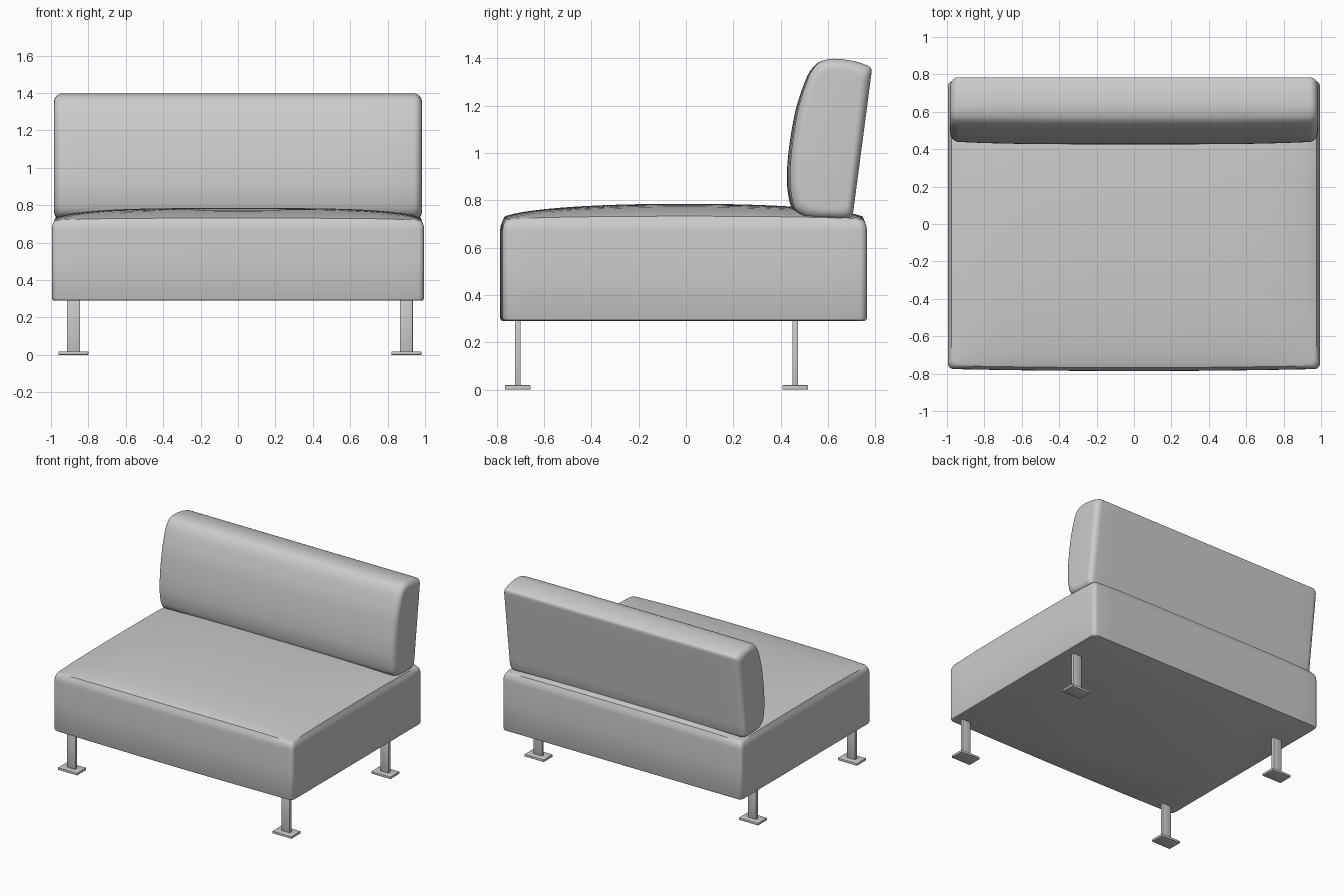
import bpy
import bmesh
from math import sin, cos, pi, radians
from mathutils import Vector

if "Cube" in bpy.data.objects:
    bpy.data.objects.remove(bpy.data.objects["Cube"], do_unlink=True)


def material(name, colour):
    mat = bpy.data.materials.new(name)
    mat.use_nodes = True
    mat.diffuse_color = colour
    mat.node_tree.nodes["Principled BSDF"].inputs["Base Color"].default_value = colour
    return mat


grey = material("light grey", (0.6, 0.6, 0.6, 1))


def finish(bm, name, angle):
    bmesh.ops.recalc_face_normals(bm, faces=bm.faces)
    mesh = bpy.data.meshes.new(name)
    bm.to_mesh(mesh)
    bm.free()
    mesh.materials.append(grey)
    obj = bpy.data.objects.new(name, mesh)
    bpy.context.collection.objects.link(obj)
    bpy.ops.object.select_all(action="DESELECT")
    obj.select_set(True)
    bpy.context.view_layer.objects.active = obj
    bpy.ops.object.shade_smooth_by_angle(angle=radians(angle))
    return obj


def loft(name, rings, angle=45):
    """Skin a list of closed rings and cap both ends."""
    bm = bmesh.new()
    loops = [[bm.verts.new(p) for p in ring] for ring in rings]
    n = len(loops[0])
    for a, b in zip(loops, loops[1:]):
        for i in range(n):
            j = (i + 1) % n
            bm.faces.new((a[i], a[j], b[j], b[i]))
    bm.faces.new(loops[0])
    bm.faces.new(loops[-1])
    return finish(bm, name, angle)


# Seat: rounded rectangle rings up the sides, then shrinking over a domed top
HX, HY, CY = 0.995, 0.77, -0.005


def rounded_rect(inset, r=0.03, steps=6, side=14):
    hx, hy = HX - inset, HY - inset
    corners = []
    for k, (sx, sy) in enumerate([(1, 1), (-1, 1), (-1, -1), (1, -1)]):
        arc = [(k + i / steps) * pi / 2 for i in range(steps + 1)]
        corners.append([Vector((sx * (hx - r) + r * cos(a), sy * (hy - r) + r * sin(a)))
                        for a in arc])
    points = []
    for k, corner in enumerate(corners):
        start = corners[(k + 1) % 4][0]
        points += corner
        points += [corner[-1].lerp(start, i / side) for i in range(1, side)]
    return points


def seat_point(p, z):
    bow = 0.011 * (1 - (p.x / HX) ** 2) if p.y < 0 else 0
    return (p.x, p.y * (1 + bow / HY) + CY, z)


def dome(p):
    u, v = min(1, abs(p.x / HX)), min(1, abs(p.y / HY))
    return 0.715 + 0.07 * ((1 - u ** 3.5) * (1 - v ** 2.2)) ** 0.5


rings = [[seat_point(p, z) for p in rounded_rect(inset)]
         for inset, z in [(0.012, 0.29), (0.004, 0.293), (0, 0.302), (0, 0.5), (0, 0.67),
                          (0.002, 0.69), (0.008, 0.706)]]
rim = rounded_rect(0.018)
for s in [1, 0.985, 0.965, 0.94, 0.9, 0.85, 0.78, 0.7, 0.6, 0.5, 0.4, 0.3, 0.2, 0.1, 0.02]:
    rings.append([seat_point(p * s, dome(p * s)) for p in rim])
loft("seat_cushion", rings)

# Backrest: side profile (y, z) smoothed and swept across, with rounded ends
profile = [Vector(p) for p in [
    (0.50, 0.73), (0.60, 0.72), (0.68, 0.722), (0.706, 0.745), (0.745, 1.04), (0.783, 1.33),
    (0.778, 1.363), (0.71, 1.388), (0.625, 1.398), (0.56, 1.383), (0.515, 1.33),
    (0.465, 1.19), (0.435, 1.02), (0.426, 0.88), (0.445, 0.77)]]


def smooth_closed(pts, steps=4):
    out, n = [], len(pts)
    for i in range(n):
        a, b, c, d = (pts[(i + k) % n] for k in (-1, 0, 1, 2))
        m, q = (c - a) * 0.4, (d - b) * 0.4
        if (c - b).length > 0.2:
            m, q = c - b, c - b
        m = m.normalized() * min(m.length, (c - b).length)
        q = q.normalized() * min(q.length, (c - b).length)
        for s in range(steps):
            t = s / steps
            out.append(b * (2 * t**3 - 3 * t**2 + 1) + m * (t**3 - 2 * t**2 + t)
                       + c * (3 * t**2 - 2 * t**3) + q * (t**3 - t**2))
    return out


outline = smooth_closed(profile)
MID_Y, MID_Z, END, R = 0.61, 1.06, 0.983, 0.045


def back_ring(x, inset):
    ky, kz = 1 - inset / 0.17, 1 - inset / 0.34
    ring = []
    for p in outline:
        y = MID_Y + (p.x - MID_Y) * ky
        if p.x < MID_Y:
            y += 0.015 * (x / END) ** 4 * (MID_Y - p.x) / 0.18
        ring.append((x, y, MID_Z + (p.y - MID_Z) * kz))
    return ring


half = [(END - R + R * sin(a), R * (1 - cos(a))) for a in [i * pi / 16 for i in range(9)]]
stations = ([(-x, i) for x, i in reversed(half)]
            + [(x / 10, 0) for x in range(-8, 9, 2)] + half)
loft("backrest_cushion", [back_ring(x, i) for x, i in stations])


# Legs: flat steel bars standing on foot plates
def box(name, centre, size, bevel):
    bm = bmesh.new()
    bmesh.ops.create_cube(bm, size=1)
    for v in bm.verts:
        v.co = Vector(c + k * s for c, k, s in zip(centre, v.co, size))
    bmesh.ops.bevel(bm, geom=bm.edges[:], offset=bevel, segments=2, profile=0.5,
                    affect="EDGES")
    return finish(bm, name, 30)


for side, x in (("right", -0.88), ("left", 0.9)):
    for end, y in (("front", -0.711), ("back", 0.462)):
        box(f"{end}_{side}_leg", (x, y, 0.16), (0.07, 0.024, 0.29), 0.003)
        box(f"{end}_{side}_foot_plate", (x, y, 0.009), (0.16, 0.108, 0.018), 0.003)
